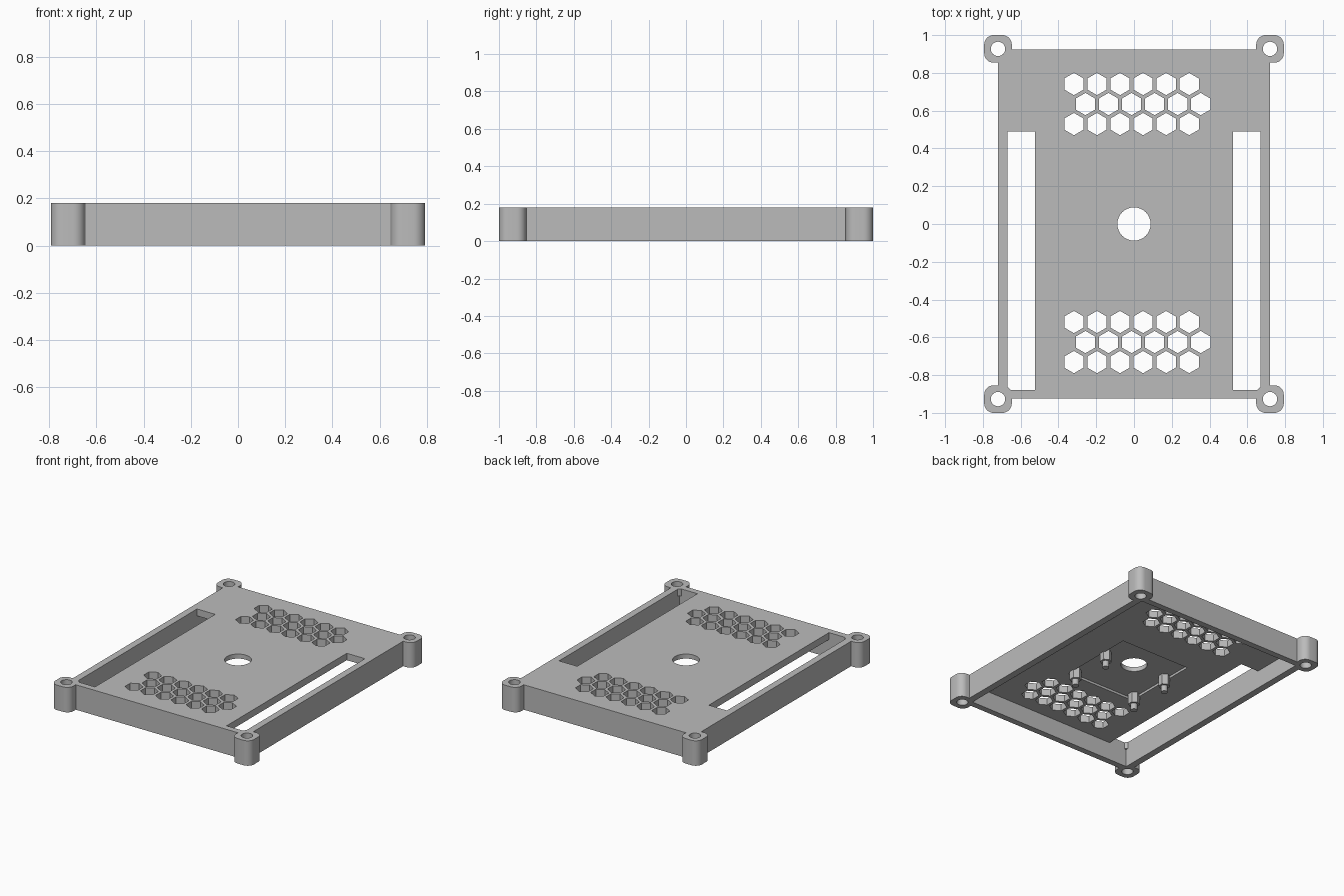
import bpy, bmesh, math

cube = bpy.data.objects.get("Cube")
if cube:
    bpy.data.objects.remove(cube, do_unlink=True)

grey = bpy.data.materials.new("plain grey")
grey.use_nodes = True
colour = (0.5, 0.5, 0.5, 1)
grey.diffuse_color = colour
grey.node_tree.nodes["Principled BSDF"].inputs["Base Color"].default_value = colour

HEIGHT = 0.18
UNDERSIDE = 0.13
LUG_X, LUG_Y = 0.72, 0.927
CORNERS = [(sx * LUG_X, sy * LUG_Y) for sx in (-1, 1) for sy in (-1, 1)]


def ring(x, y, radius, sides, turn=0.0):
    return [(x + radius * math.cos(turn + math.tau * i / sides),
             y + radius * math.sin(turn + math.tau * i / sides)) for i in range(sides)]


def box(x0, x1, y0, y1):
    return [(x0, y0), (x1, y0), (x1, y1), (x0, y1)]


def rounded_square(x, y, half, radius, steps=8):
    points = []
    for quarter, (sx, sy) in enumerate([(1, 1), (-1, 1), (-1, -1), (1, -1)]):
        for i in range(steps + 1):
            a = (quarter + i / steps) * math.pi / 2
            points.append((x + sx * (half - radius) + radius * math.cos(a),
                           y + sy * (half - radius) + radius * math.sin(a)))
    return points


def extrude(name, outlines, z0, z1):
    """One object made of a straight prism for each outline."""
    bm = bmesh.new()
    for outline in outlines:
        face = bm.faces.new([bm.verts.new((x, y, z0)) for x, y in outline])
        top = bmesh.ops.extrude_face_region(bm, geom=[face])["geom"]
        moved = [v for v in top if isinstance(v, bmesh.types.BMVert)]
        bmesh.ops.translate(bm, verts=moved, vec=(0, 0, z1 - z0))
    bmesh.ops.recalc_face_normals(bm, faces=bm.faces)
    mesh = bpy.data.meshes.new(name)
    bm.to_mesh(mesh)
    bm.free()
    mesh.materials.append(grey)
    obj = bpy.data.objects.new(name, mesh)
    bpy.context.collection.objects.link(obj)
    return obj


def combine(target, tool, operation):
    """Apply a boolean and discard its tool."""
    tool.hide_render = True
    mod = target.modifiers.new("boolean", "BOOLEAN")
    mod.operation, mod.solver, mod.object = operation, "EXACT", tool
    bpy.context.view_layer.objects.active = target
    bpy.ops.object.modifier_apply(modifier=mod.name)
    bpy.data.objects.remove(tool, do_unlink=True)


# Cover with two long side slots
cover = extrude("cover", [box(-0.72, 0.72, -0.925, 0.925)], 0, HEIGHT)
slots = [box(-0.67, -0.525, -0.88, 0.49), box(0.525, 0.67, -0.88, 0.49)]
combine(cover, extrude("slots", slots, -0.1, 0.3), "DIFFERENCE")

# Rounded corner lugs
lugs = [rounded_square(x, y, 0.073, 0.05) for x, y in CORNERS]
combine(cover, extrude("lugs", lugs, 0, HEIGHT), "UNION")

# Hollow underside and shallow recess in its ceiling
combine(cover, extrude("cavity", [box(-0.67, 0.67, -0.88, 0.88)], -0.1, UNDERSIDE), "DIFFERENCE")
combine(cover, extrude("recess", [box(-0.28, 0.28, -0.35, 0.22)], 0.05, 0.147), "DIFFERENCE")

# Screw holes, centre hole and honeycomb vents
holes = [ring(x, y, 0.038, 32) for x, y in CORNERS] + [ring(0, 0, 0.088, 48)]
for middle in (-0.625, 0.635):
    for row in (-1, 0, 1):
        start = -0.257 if row == 0 else -0.318
        holes += [ring(start + 0.122 * i, middle + 0.106 * row, 0.059, 6, math.pi / 6)
                  for i in range(6)]
combine(cover, extrude("holes", holes, -0.1, 0.3), "DIFFERENCE")

# Hexagonal standoffs with slim round pins under the cover
posts = [(x, y) for x in (-0.255, 0.255) for y in (-0.305, 0.01)]
extrude("standoffs", [ring(x, y, 0.04, 6, math.pi / 6) for x, y in posts], 0.07, 0.155)
pins = extrude("standoff_pins", [ring(x, y, 0.023, 20) for x, y in posts], 0.025, 0.075)

# Smooth round surfaces, crisp edges
for obj in (cover, pins):
    bpy.ops.object.select_all(action="DESELECT")
    obj.select_set(True)
    bpy.context.view_layer.objects.active = obj
    bpy.ops.object.shade_smooth_by_angle(angle=math.radians(30))
